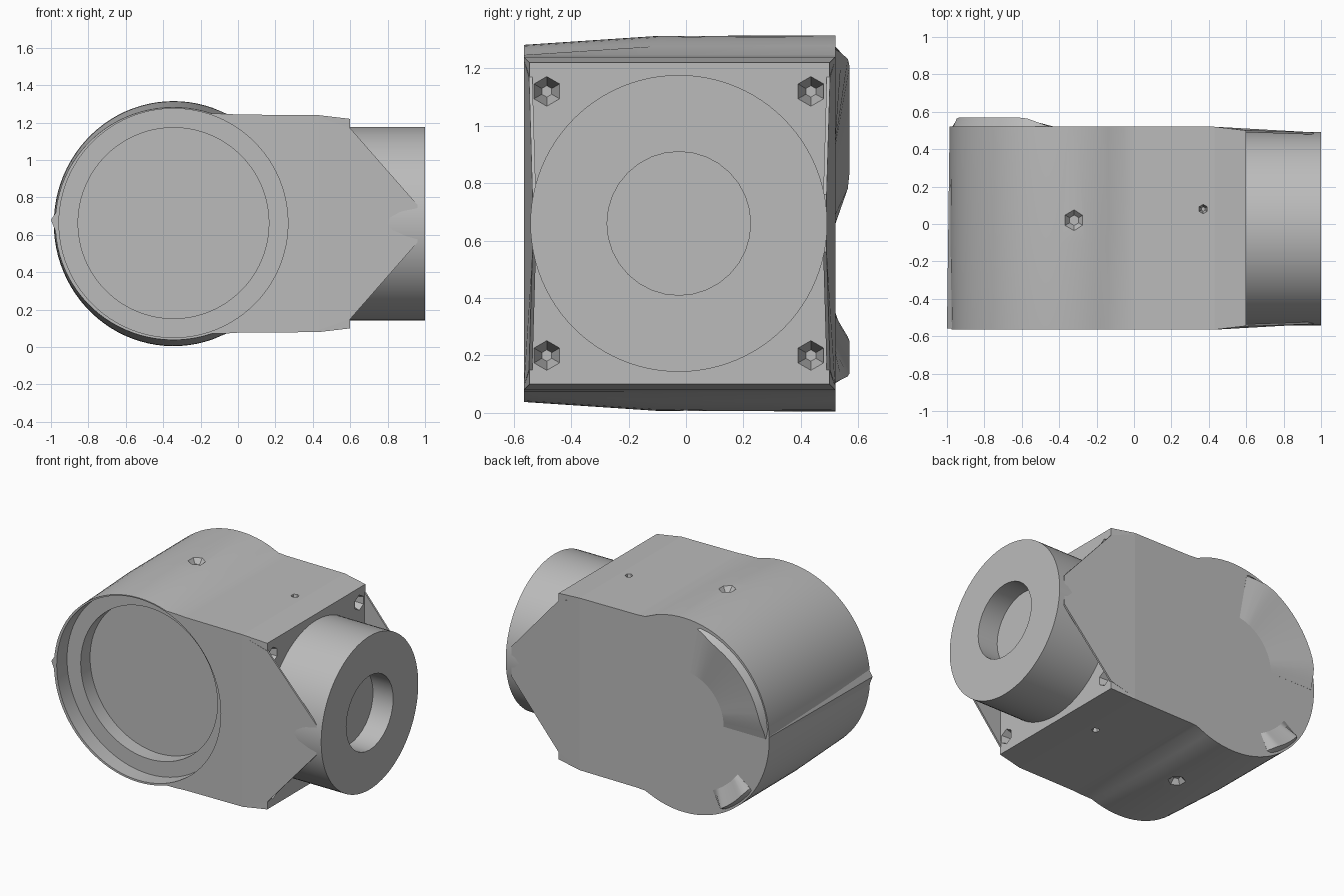
import bpy, bmesh, math
from mathutils import Matrix, Vector

if "Cube" in bpy.data.objects:
    bpy.data.objects.remove(bpy.data.objects["Cube"])

GREY = (0.5, 0.5, 0.5, 1)
mat = bpy.data.materials.new("housing grey")
mat.use_nodes = True
mat.diffuse_color = GREY
mat.node_tree.nodes["Principled BSDF"].inputs["Base Color"].default_value = GREY

DRUM_X, MID_Z, PIPE_Y = -0.345, 0.66, -0.025
FRONT, BACK = -0.565, 0.52
MIRROR_SUM = FRONT + BACK


def finish(bm, name):
    bmesh.ops.recalc_face_normals(bm, faces=bm.faces)
    me = bpy.data.meshes.new(name)
    bm.to_mesh(me)
    bm.free()
    ob = bpy.data.objects.new(name, me)
    bpy.context.collection.objects.link(ob)
    me.materials.append(mat)
    return ob


def loft(name, sections):
    """Solid through a series of equal-length rings, capped at both ends."""
    bm = bmesh.new()
    rings = [[bm.verts.new(p) for p in s] for s in sections]
    n = len(rings[0])
    for a, b in zip(rings, rings[1:]):
        for i in range(n):
            j = (i + 1) % n
            bm.faces.new((a[i], a[j], b[j], b[i]))
    bm.faces.new(rings[0])
    bm.faces.new(rings[-1])
    return finish(bm, name)


def cone(name, a, b, r1, r2, sides):
    """Cylinder or cone from point a to point b."""
    a, b = Vector(a), Vector(b)
    d = b - a
    rot = d.to_track_quat('Z', 'Y').to_matrix().to_4x4()
    bm = bmesh.new()
    bmesh.ops.create_cone(bm, cap_ends=True, segments=sides, radius1=r1, radius2=r2,
                          depth=d.length, matrix=Matrix.Translation((a + b) / 2) @ rot)
    return finish(bm, name)


def cut(ob, cutters):
    """Subtract the cutters, keep the result and remove the cutters."""
    for c in cutters:
        c.hide_render = True
        m = ob.modifiers.new("cut", 'BOOLEAN')
        m.operation, m.solver, m.object = 'DIFFERENCE', 'EXACT', c
    bpy.context.view_layer.update()
    dg = bpy.context.evaluated_depsgraph_get()
    me = bpy.data.meshes.new_from_object(ob.evaluated_get(dg))
    ob.modifiers.clear()
    ob.data = me
    for c in cutters:
        bpy.data.objects.remove(c)


def smooth(ob, angle=30):
    bpy.ops.object.select_all(action='DESELECT')
    ob.select_set(True)
    bpy.context.view_layer.objects.active = ob
    bpy.ops.object.shade_smooth_by_angle(angle=math.radians(angle))


# Housing: drum lying along y, running into a square neck
def housing_ring(y, rx, rz):
    pts = [(0.43, y, 0.08), (0.43, y, 1.24), (0, y, 1.243), (-0.06, y, 1.247)]
    steps = 56
    for i in range(steps + 1):
        a = math.radians(71 + 218 * i / steps)
        pts.append((DRUM_X + rx * math.cos(a), y, MID_Z + rz * math.sin(a)))
    return pts + [(-0.06, y, 0.073), (0, y, 0.077)]


housing = loft("housing", [housing_ring(FRONT, 0.632, 0.622),
                           housing_ring(-0.1, 0.637, 0.653),
                           housing_ring(BACK, 0.64, 0.655)])


def front_bore(r, depth):
    return cone("bore_cutter", (DRUM_X, FRONT - 0.1, MID_Z + 0.003),
                (DRUM_X, FRONT + depth, MID_Z + 0.003), r, r, 96)


# Stepped front recess, plus small dimples above and below
cutters = [front_bore(0.612, 0.11), front_bore(0.51, 0.21)]
for s in (-1, 1):
    for x, r, top, deep in ((-0.32, 0.07, 0.67, 0.62), (0.37, 0.03, 0.60, 0.53)):
        y = 0.02 if x < 0 else 0.08
        cutters.append(cone("dimple_cutter", (x, y, MID_Z + s * top),
                            (x, y, MID_Z + s * deep), r, r * 0.4, 6))
cut(housing, cutters)
smooth(housing)


# Neck end block, slightly tapered, with a hole in each corner
def block_ring(x, inset):
    y0, y1, z0, z1 = FRONT + inset, BACK - inset, 0.08 + inset, 1.24 - inset
    return [(x, y0, z0), (x, y1, z0), (x, y1, z1), (x, y0, z1)]


neck = loft("neck_block", [block_ring(0.43, 0), block_ring(0.6, 0.02)])
cut(neck, [cone("hole_cutter", (0.62, y, z), (0.5, y, z), 0.058, 0.02, 6)
           for y in (-0.485, 0.435) for z in (0.2, 1.12)])

# Outlet pipe with a blind bore
pipe = cone("outlet_pipe", (0.55, PIPE_Y, MID_Z), (1, PIPE_Y, MID_Z), 0.517, 0.517, 96)
cut(pipe, [cone("pipe_cutter", (0.85, PIPE_Y, MID_Z), (1.1, PIPE_Y, MID_Z), 0.25, 0.25, 32)])
smooth(pipe)

# Thin tapering webs joining the neck sides to the pipe
for side in ("front", "back"):
    half = [(0.43, FRONT, 0.57), (0.6, -0.547, 0.51), (0.96, -0.535, 0.1)]
    outline = [(x, y, MID_Z + h) for x, y, h in half]
    outline += [(x, y, MID_Z - h) for x, y, h in reversed(half)]
    inner = [(x, y + 0.012, z) for x, y, z in outline]
    if side == "back":
        outline, inner = ([(x, MIRROR_SUM - y, z) for x, y, z in ring]
                          for ring in (outline, inner))
    loft(side + "_web", [outline, inner])


# Raised wedges along the outer rim of the back face
def rim_wedge(name, start, end, inner_r, height):
    steps = 14
    rings = []
    for i in range(steps + 1):
        t = i / steps
        a = math.radians(start + (end - start) * t)
        h = height * min(1, 6 * t + 0.02, 6 * (1 - t) + 0.02)
        rings.append([(DRUM_X + r * math.cos(a), y, MID_Z + r * math.sin(a))
                      for r, y in ((0.638, BACK - 0.01), (0.615, BACK + h),
                                   (inner_r, BACK), (inner_r, BACK - 0.01))])
    smooth(loft(name, rings))


rim_wedge("upper_rim_wedge", 100, 180, 0.3, 0.05)
rim_wedge("lower_rim_wedge", 216, 244, 0.5, 0.05)

# Seam ridge along the far side of the drum
loft("seam_ridge", [[(-0.96, y, 0.74), (tip, y, 0.68), (-0.96, y, 0.58)]
                    for y, tip in ((FRONT + 0.005, -1.0), (BACK, -0.986))])
